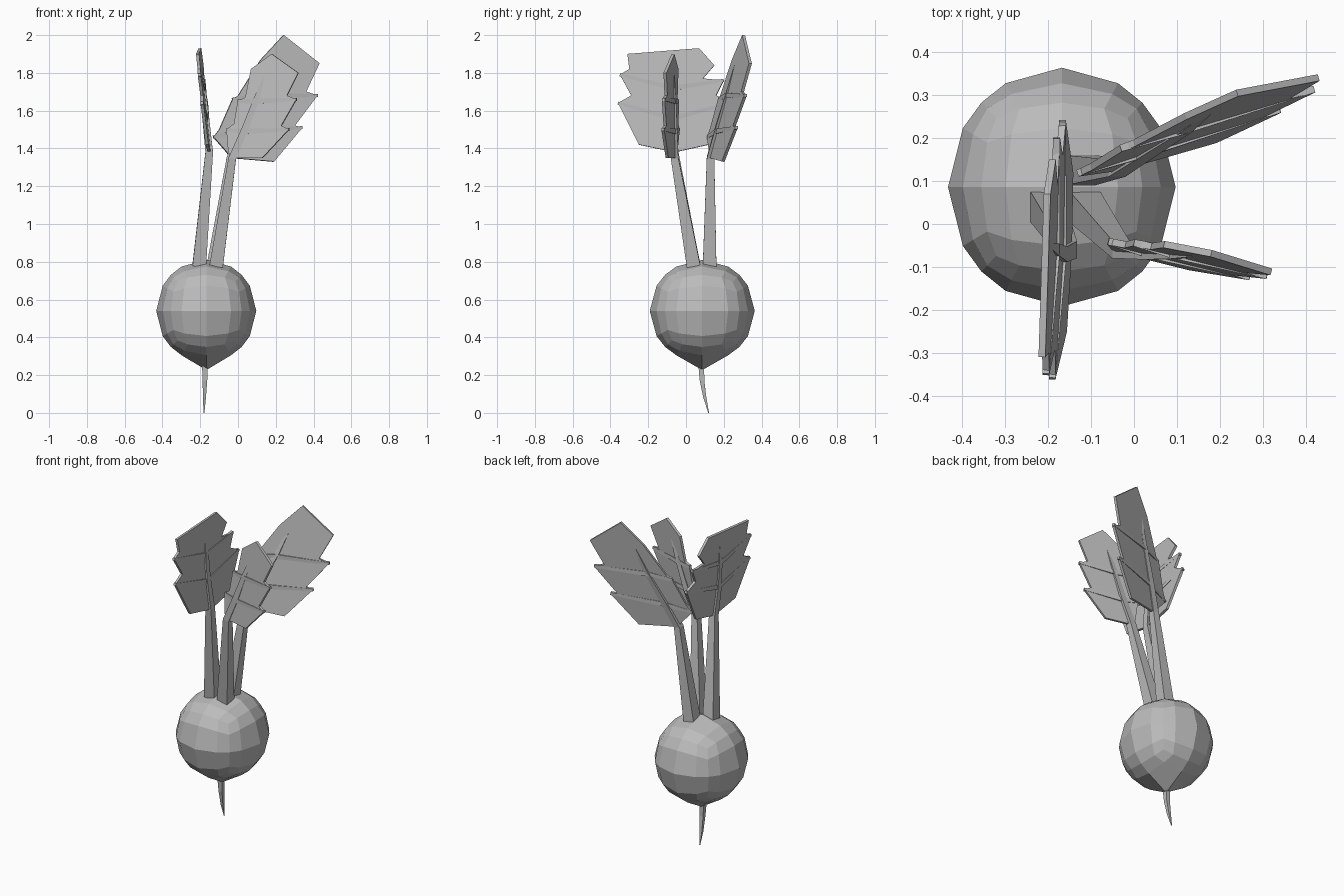
import bpy
import bmesh
from mathutils import Vector

default = bpy.data.objects.get("Cube")
if default:
    bpy.data.objects.remove(default, do_unlink=True)

grey = bpy.data.materials.new("plain_grey")
grey.use_nodes = True
grey.diffuse_color = (0.5, 0.5, 0.5, 1)
grey.node_tree.nodes["Principled BSDF"].inputs["Base Color"].default_value = (0.5, 0.5, 0.5, 1)


def finish(bm, name):
    """Turn a bmesh into a flat-shaded object."""
    bmesh.ops.recalc_face_normals(bm, faces=bm.faces)
    mesh = bpy.data.meshes.new(name)
    bm.to_mesh(mesh)
    bm.free()
    mesh.materials.append(grey)
    obj = bpy.data.objects.new(name, mesh)
    bpy.context.collection.objects.link(obj)
    return obj


def rod(name, points, radii, side):
    """Four-sided tapering rod through the points; side sets its facing."""
    bm = bmesh.new()
    points = [Vector(p) for p in points]
    rings = []
    for i, (point, radius) in enumerate(zip(points, radii)):
        along = points[min(i + 1, len(points) - 1)] - points[max(i - 1, 0)]
        across = along.cross(Vector(side)).normalized()
        depth = along.cross(across).normalized()
        corners = (across + depth, across - depth, -across - depth, depth - across)
        rings.append([bm.verts.new(point + c * radius) for c in corners])
    for low, high in zip(rings, rings[1:]):
        for i in range(4):
            j = (i + 1) % 4
            bm.faces.new((low[i], low[j], high[j], high[i]))
    bm.faces.new(rings[0])
    bm.faces.new(rings[-1])
    return finish(bm, name)


def leaf(name, rows, tip, place, base, side):
    """Three-tiered blade, its cross ribs, and the stalk that becomes its spine."""
    rows = [[Vector(place(*p)) for p in row] for row in rows]
    bm = bmesh.new()
    grid = [[bm.verts.new(p) for p in row] for row in rows]
    for low, high in zip(grid, grid[1:]):
        for i in range(2):
            bm.faces.new((low[i], low[i + 1], high[i + 1], high[i]))
    point = bm.verts.new(place(*tip))
    for i in range(2):
        bm.faces.new((grid[-1][i], grid[-1][i + 1], point))
    blade = finish(bm, name + "_blade")
    solid = blade.modifiers.new("thickness", "SOLIDIFY")
    solid.thickness = 0.016
    solid.offset = 0

    for label, row in (("lower", rows[1]), ("upper", rows[3])):
        rod(f"{name}_{label}_rib", row, (0.008, 0.014, 0.008), side)

    spine = [row[1] for row in rows]
    rod(name + "_stalk", [base, spine[0], spine[2], spine[4], spine[5]],
        (0.036, 0.02, 0.018, 0.014, 0.006), side)


# Bulb: a rounded cube grid with the underside drawn to a point
bm = bmesh.new()
bmesh.ops.create_cube(bm, size=2)
bmesh.ops.subdivide_edges(bm, edges=bm.edges[:], cuts=3, use_grid_fill=True)
for v in bm.verts:
    v.co = Vector([c * (1.27 - 0.27 * abs(c)) if abs(c) < 1 else c for c in v.co])
    v.co.normalize()
    if v.co.z < -0.99:
        v.co.z = -1.16
    v.co = Vector((-0.168 + v.co.x * 0.265, 0.086 + v.co.y * 0.278, 0.54 + v.co.z * 0.27))
finish(bm, "bulb")

# Root tail
rod("root_tail", [(-0.175, 0.08, 0.27), (-0.175, 0.085, 0.17), (-0.178, 0.1, 0.08), (-0.18, 0.12, 0)],
    (0.016, 0.012, 0.008, 0.002), (0, 1, 0))

# Leaf standing on the right, spread front to back
leaf("right_leaf", [
    [(-0.25, 1.42), (-0.06, 1.38), (0.12, 1.42)],
    [(-0.36, 1.64), (-0.07, 1.56), (0.24, 1.64)],
    [(-0.29, 1.68), (-0.07, 1.58), (0.16, 1.68)],
    [(-0.35, 1.79), (-0.07, 1.72), (0.2, 1.76)],
    [(-0.3, 1.82), (-0.06, 1.74), (0.09, 1.77)],
    [(-0.31, 1.9), (-0.05, 1.86), (0.15, 1.84)]],
    (0.07, 1.93), lambda y, z: (-0.15 - 0.1 * (z - 1.38) + 0.04 * y, y, z),
    (-0.205, 0.04, 0.78), (1, 0, 0))

# Largest leaf, leaning back and to the left
leaf("back_leaf", [
    [(-0.06, 1.38), (-0.04, 1.35), (0.19, 1.33)],
    [(-0.13, 1.46), (0.02, 1.49), (0.34, 1.51)],
    [(-0.1, 1.5), (0.03, 1.51), (0.3, 1.52)],
    [(-0.03, 1.66), (0.11, 1.68), (0.42, 1.68)],
    [(0, 1.68), (0.12, 1.7), (0.36, 1.7)],
    [(0.12, 1.87), (0.18, 1.86), (0.43, 1.85)]],
    (0.24, 2), lambda x, z: (x, 0.13 + 0.3 * (x + 0.04) + 0.14 * (z - 1.35), z),
    (-0.13, 0.125, 0.78), (0, 1, 0))

# Smaller leaf, leaning left at the front
leaf("front_leaf", [
    [(-0.05, 1.38), (-0.03, 1.35), (0.13, 1.35)],
    [(-0.06, 1.5), (0.03, 1.49), (0.27, 1.5)],
    [(-0.02, 1.53), (0.04, 1.51), (0.23, 1.52)],
    [(0, 1.65), (0.09, 1.65), (0.31, 1.66)],
    [(0.04, 1.67), (0.1, 1.67), (0.26, 1.68)],
    [(0.07, 1.82), (0.15, 1.8), (0.32, 1.8)]],
    (0.18, 1.9), lambda x, z: (x, -0.06 - 0.25 * (x + 0.03) + 0.08 * (z - 1.35), z),
    (-0.115, 0.04, 0.78), (0, 1, 0))
